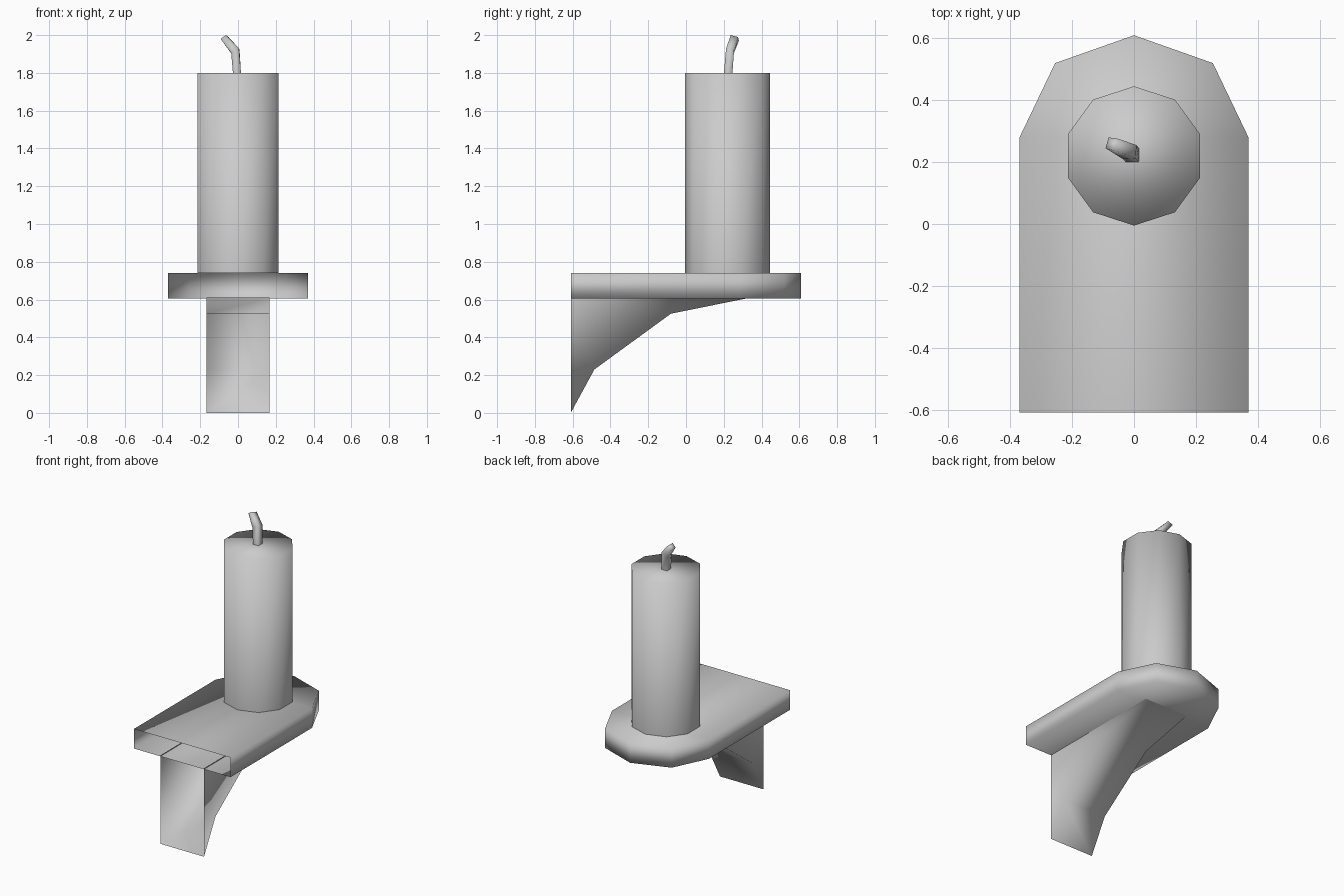
import bpy, bmesh, math

if "Cube" in bpy.data.objects:
    bpy.data.objects.remove(bpy.data.objects["Cube"])


def loft(name, rings, cap_start=True, cap_end=True, closed=True):
    """Skin a list of equal-length point rings; fully smooth shaded."""
    bm = bmesh.new()
    vs = [[bm.verts.new(p) for p in r] for r in rings]
    n = len(rings[0])
    for a, b in zip(vs, vs[1:]):
        for i in range(n if closed else n - 1):
            j = (i + 1) % n
            bm.faces.new((a[i], a[j], b[j], b[i]))
    if cap_start:
        bm.faces.new(vs[0][::-1])
    if cap_end:
        bm.faces.new(vs[-1])
    for f in bm.faces:
        f.smooth = True
    me = bpy.data.meshes.new(name)
    bm.to_mesh(me)
    bm.free()
    ob = bpy.data.objects.new(name, me)
    bpy.context.collection.objects.link(ob)
    return ob


# Shelf: rounded outline, left open on the wall side
half = [(0.37, -0.61), (0.37, 0.28), (0.255, 0.52)]
outline = half + [(0, 0.61)] + [(-x, y) for x, y in reversed(half)]
loft("shelf", [[(x, y, z) for x, y in outline] for z in (0.605, 0.74)],
     closed=False)

# Bracket: curved wedge under the shelf, open to the wall and the shelf
profile = [(-0.61, 0.61), (-0.61, 0.0), (-0.485, 0.23), (-0.08, 0.525), (0.34, 0.61)]
bracket = loft("bracket", [[(x, y, z) for y, z in profile] for x in (-0.167, 0.167)])
bm = bmesh.new()
bm.from_mesh(bracket.data)
bm.normal_update()
hidden = [f for f in bm.faces if f.normal.y < -0.9 or f.normal.y > 0.999
          or abs(f.normal.z) > 0.999]
wall = [f for f in hidden if all(v.co.y < -0.6 or v.co.z > 0.6 for v in f.verts)]
wall += [f for f in bm.faces if f not in wall and
         all(abs(v.co.y + 0.61) < 1e-4 for v in f.verts)]
bmesh.ops.delete(bm, geom=wall, context='FACES')
bmesh.ops.recalc_face_normals(bm, faces=bm.faces)
bm.to_mesh(bracket.data)
bm.free()

# Candle: ten-sided column with a corner facing the back
R, CY = 0.225, 0.22
ring = [(R * math.sin(-k * math.tau / 10), CY + R * math.cos(k * math.tau / 10))
        for k in range(10)]
loft("candle", [[(x, y, z) for x, y in ring] for z in (0.74, 1.80)],
     cap_start=False)

# Wick: bent four-sided strand
wick = [
    [(-0.026, 0.20, 1.79), (0.016, 0.20, 1.79), (0.016, 0.245, 1.79), (-0.026, 0.245, 1.79)],
    [(-0.036, 0.21, 1.905), (0.005, 0.212, 1.93), (0.008, 0.255, 1.925), (-0.034, 0.252, 1.90)],
    [(-0.092, 0.245, 1.98), (-0.064, 0.237, 2.0), (-0.05, 0.275, 1.99), (-0.082, 0.28, 1.97)],
]
loft("wick", wick, cap_start=False)
